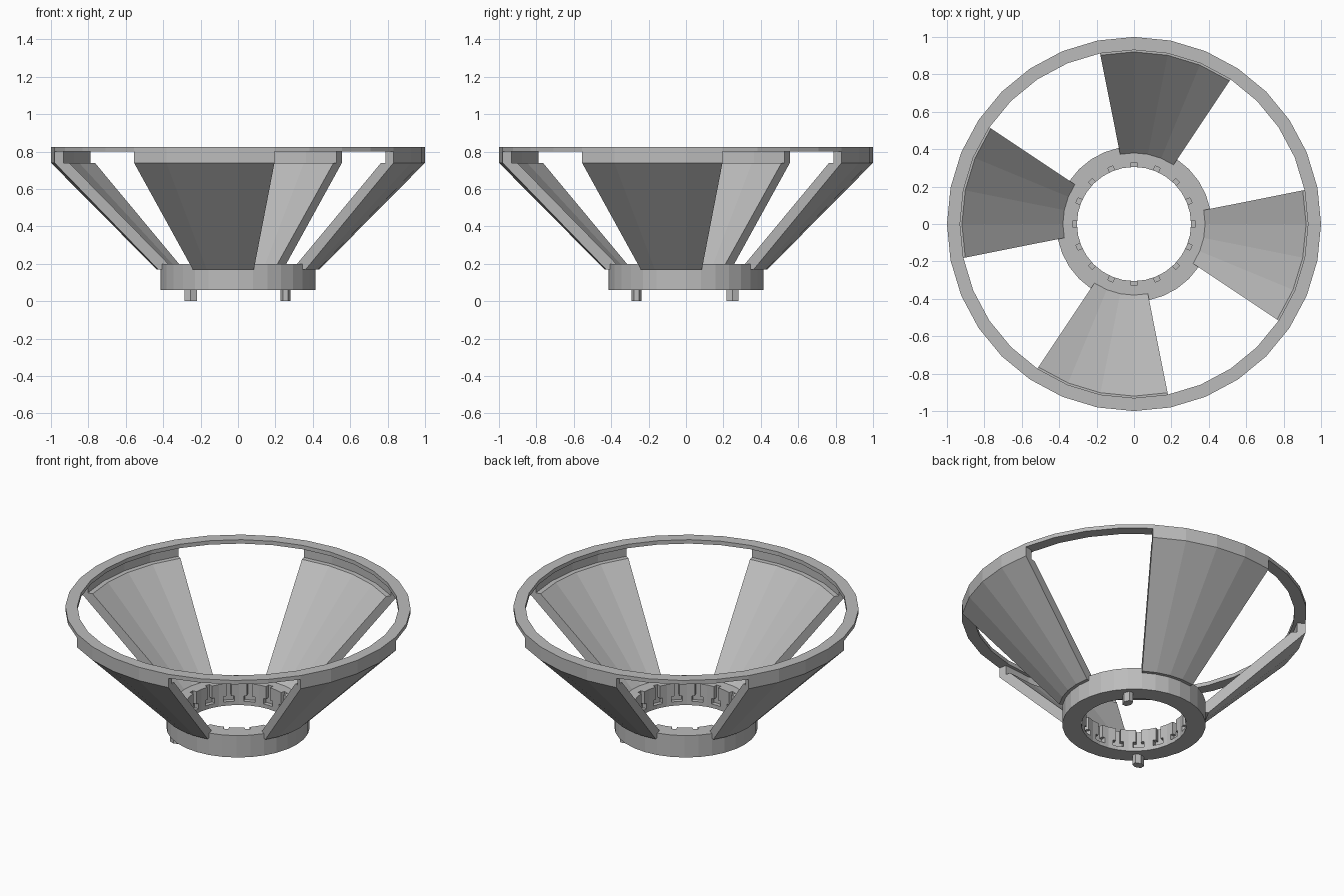
import bpy, bmesh
from math import cos, sin, pi, radians
from mathutils import Matrix, Vector

if "Cube" in bpy.data.objects:
    bpy.data.objects.remove(bpy.data.objects["Cube"])

SIDES = 32
STEP = 2 * pi / SIDES

grey = bpy.data.materials.new("plain_grey")
grey.use_nodes = True
grey.diffuse_color = (0.5, 0.5, 0.5, 1)
grey.node_tree.nodes["Principled BSDF"].inputs["Base Color"].default_value = (0.5, 0.5, 0.5, 1)


def add_object(name, bm):
    bmesh.ops.recalc_face_normals(bm, faces=bm.faces)
    mesh = bpy.data.meshes.new(name)
    bm.to_mesh(mesh)
    bm.free()
    mesh.materials.append(grey)
    obj = bpy.data.objects.new(name, mesh)
    bpy.context.collection.objects.link(obj)
    return obj


def revolve(name, profile, first=0, count=SIDES):
    """Sweep a closed (radius, z) profile around z; a partial sweep gets end caps."""
    bm = bmesh.new()
    full = count == SIDES
    rows = []
    for i in range(count if full else count + 1):
        a = (first + i) * STEP
        rows.append([bm.verts.new((r * cos(a), r * sin(a), z)) for r, z in profile])
    n = len(profile)
    for i in range(count):
        here, after = rows[i], rows[(i + 1) % len(rows)]
        for j in range(n):
            k = (j + 1) % n
            bm.faces.new((here[j], after[j], after[k], here[k]))
    if not full:
        bm.faces.new(rows[0])
        bm.faces.new(rows[-1])
    return add_object(name, bm)


def box(bm, angle, radius, depth, width, bottom, top):
    """Box set on a circle, facing the axis."""
    place = (Matrix.Rotation(angle, 4, 'Z')
             @ Matrix.Translation((radius, 0, (bottom + top) / 2))
             @ Matrix.Diagonal((depth, width, top - bottom, 1)))
    bmesh.ops.create_cube(bm, size=1, matrix=place)


# Upper rim
revolve("top_ring", [(0.93, 0.80), (1.0, 0.80), (1.0, 0.825), (0.93, 0.825)])

# Lower collar
base = revolve("base_ring", [(0.305, 0.06), (0.415, 0.06), (0.415, 0.20), (0.305, 0.20)])

# T-shaped grooves around the inside of the collar
for name, width, bottom, top in (("slot_cutter", 0.03, 0.105, 0.25),
                                 ("pocket_cutter", 0.065, 0.085, 0.12)):
    bm = bmesh.new()
    for i in range(16):
        box(bm, i * 2 * STEP, 0.305, 0.05, width, bottom, top)
    cutter = add_object(name, bm)
    cutter.hide_render = True
    cutter.hide_viewport = True
    cut = base.modifiers.new(name, 'BOOLEAN')
    cut.operation = 'DIFFERENCE'
    cut.solver = 'EXACT'
    cut.object = cutter

# Apply the cuts and drop the cutters
bpy.context.view_layer.update()
cut_mesh = bpy.data.meshes.new_from_object(
    base.evaluated_get(bpy.context.evaluated_depsgraph_get()))
base.modifiers.clear()
base.data = cut_mesh
for name in ("slot_cutter", "pocket_cutter"):
    bpy.data.objects.remove(bpy.data.objects[name])

# Four flared panels, each spanning four facets
panel = [(0.38, 0.20), (0.92, 0.74), (0.95, 0.74), (0.95, 0.80),
         (1.0, 0.80), (1.0, 0.74), (0.435, 0.17), (0.38, 0.17)]
for i, side in enumerate(("left", "back", "right", "front")):
    revolve(side + "_panel", panel, first=i * 8 - 3, count=4)

# Two locating pins under the collar
for name, x, y, turn in (("front_right_pin", -0.253, -0.265, 0),
                         ("back_left_pin", 0.255, 0.248, 90)):
    bm = bmesh.new()
    place = (Matrix.Translation((x, y, 0.035))
             @ Matrix.Rotation(radians(turn), 4, 'Z')
             @ Matrix.Diagonal((0.0375, 0.027, 1, 1)))
    bmesh.ops.create_cone(bm, cap_ends=True, segments=6, radius1=1, radius2=1,
                          depth=0.07, matrix=place)
    add_object(name, bm)
